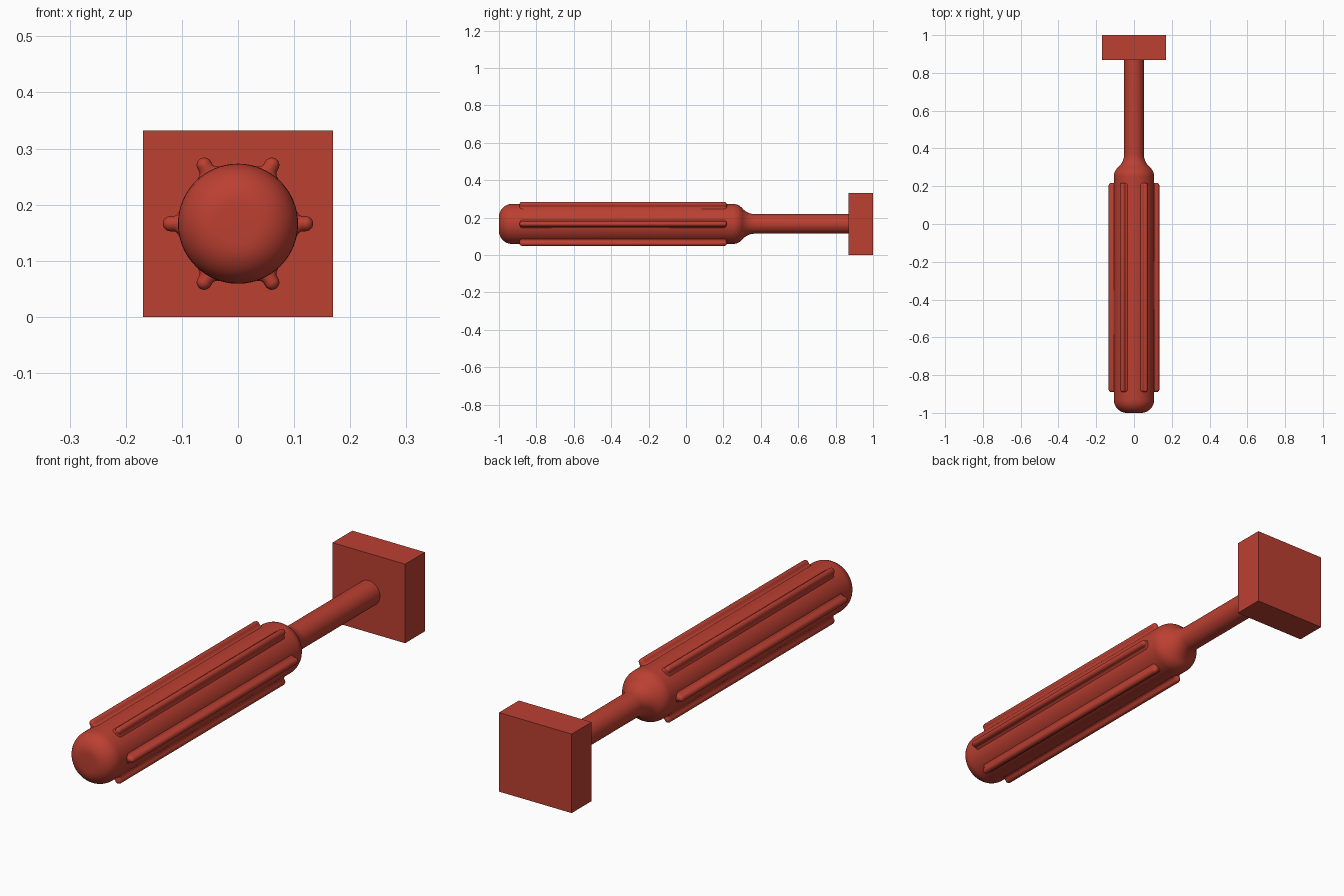
import bpy, bmesh, math

if "Cube" in bpy.data.objects:
    bpy.data.objects.remove(bpy.data.objects["Cube"])

AXIS_Z = 0.166
red = bpy.data.materials.new("brick red")
red.diffuse_color = (0.5, 0.05, 0.031, 1)
red.use_nodes = True
red.node_tree.nodes["Principled BSDF"].inputs["Base Color"].default_value = red.diffuse_color


def finish(name, bm):
    bmesh.ops.recalc_face_normals(bm, faces=bm.faces)
    me = bpy.data.meshes.new(name)
    bm.to_mesh(me)
    bm.free()
    me.materials.append(red)
    ob = bpy.data.objects.new(name, me)
    bpy.context.collection.objects.link(ob)
    bpy.ops.object.select_all(action='DESELECT')
    ob.select_set(True)
    bpy.context.view_layer.objects.active = ob
    bpy.ops.object.shade_smooth_by_angle(angle=math.radians(35))
    return ob


def loft(bm, rings):
    """Skin a list of closed rings and cap both ends."""
    loops = [[bm.verts.new(p) for p in ring] for ring in rings]
    n = len(loops[0])
    for a, b in zip(loops, loops[1:]):
        for i in range(n):
            j = (i + 1) % n
            bm.faces.new((a[i], a[j], b[j], b[i]))
    bm.faces.new(loops[0])
    bm.faces.new(loops[-1])


def arc(cy, cr, radius, start, end, steps=10):
    out = []
    for i in range(steps + 1):
        a = math.radians(start + (end - start) * i / steps)
        out.append((cy + radius * math.cos(a), cr + radius * math.sin(a)))
    return out


# Turned handle and shaft: rounded butt, shoulder, fillet, thin shaft
profile = arc(-0.93, 0.037, 0.07, 180, 90)
profile += arc(0.25, 0.04, 0.067, 90, 40.75)
profile += arc(0.37, 0.1434, 0.0914, 220.75, 270)[1:]
profile += [(0.88, 0.052)]
SEG = 64
bm = bmesh.new()
loft(bm, [[(r * math.cos(math.tau * i / SEG), y, AXIS_Z + r * math.sin(math.tau * i / SEG))
           for i in range(SEG)] for y, r in profile])
finish("handle_and_shaft", bm)

# Six grip ribs: round bead on a flared root, with rounded ends
BEAD_R, BEAD_C = 0.0135, 0.1205
side = [(0.026, 0.098), (0.021, 0.1055), (0.016, 0.109), (0.0135, 0.113)]
bead = [(BEAD_R * math.cos(math.pi * i / 12), BEAD_C + BEAD_R * math.sin(math.pi * i / 12))
        for i in range(13)]
section = side + bead + [(-w, r) for w, r in reversed(side)]
ends = [(BEAD_R * (1 - math.cos(math.radians(t))), max(math.sin(math.radians(t)), 0.1))
        for t in (0, 20, 40, 60, 90)]
stations = [(-0.89 + d, s) for d, s in ends] + [(0.218 - d, s) for d, s in reversed(ends)]

for k in range(6):
    ca, sa = math.cos(k * math.pi / 3), math.sin(k * math.pi / 3)
    rings = []
    for y, s in stations:
        ring = []
        for w, r in section:
            w2 = w * s
            r2 = BEAD_C + (r - BEAD_C) * s if r > BEAD_C else r
            ring.append((r2 * ca - w2 * sa, y, AXIS_Z + r2 * sa + w2 * ca))
        rings.append(ring)
    bm = bmesh.new()
    loft(bm, rings)
    finish(f"grip_rib_{k + 1}", bm)

# Square block on the far end of the shaft
bm = bmesh.new()
bmesh.ops.create_cube(bm, size=1)
for v in bm.verts:
    v.co = (v.co.x * 0.338, 0.934 + v.co.y * 0.132, AXIS_Z + v.co.z * 0.332)
finish("end_block", bm)
